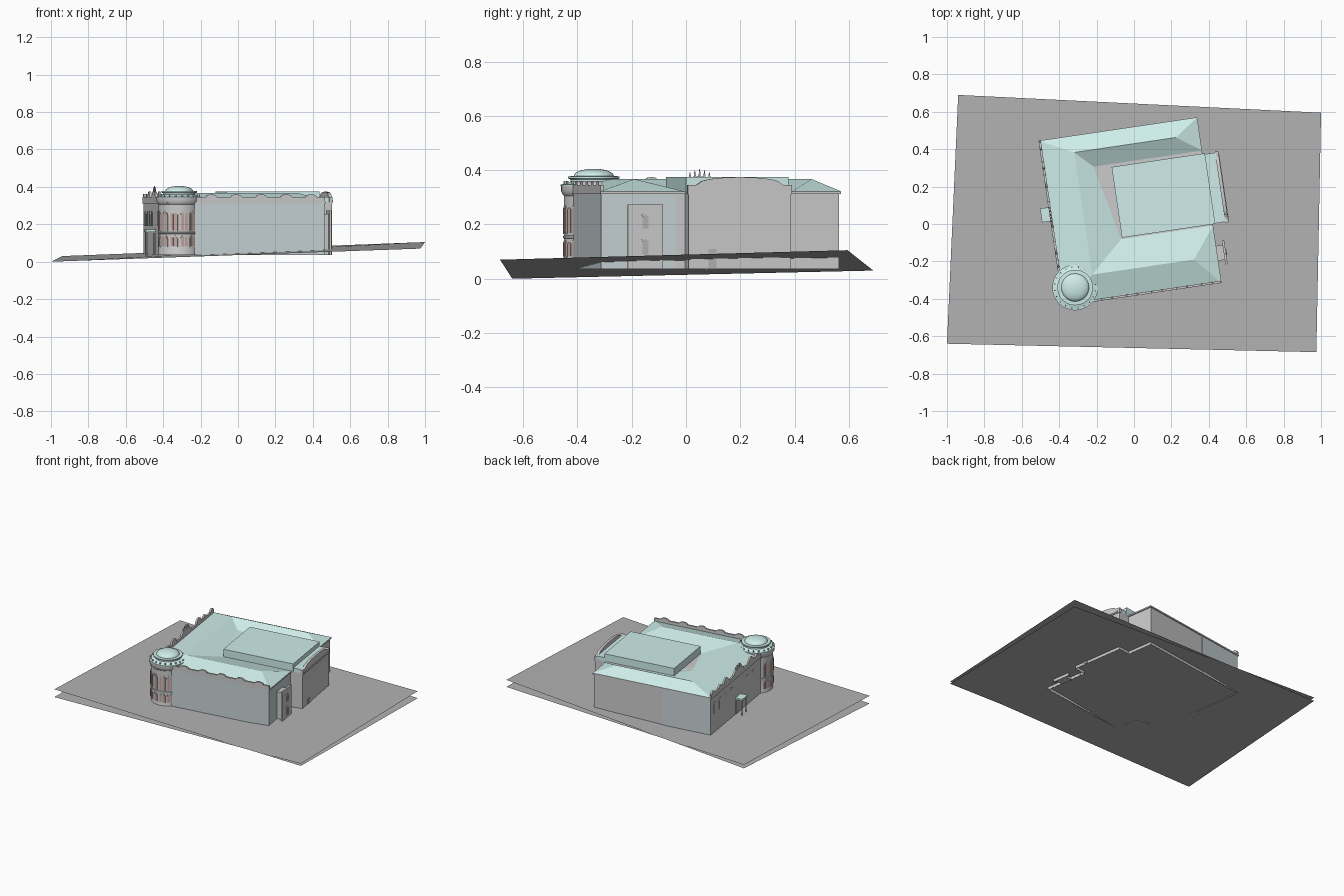
import bpy, bmesh, math
from math import sin, cos, pi, radians

if "Cube" in bpy.data.objects:
    bpy.data.objects.remove(bpy.data.objects["Cube"])

TURN = radians(8.4)          # the building is turned on its plot


def mat(name, r, g, b):
    m = bpy.data.materials.new(name)
    m.diffuse_color = (r, g, b, 1)
    m.use_nodes = True
    m.node_tree.nodes["Principled BSDF"].inputs["Base Color"].default_value = m.diffuse_color
    return m


TEAL = mat("roof_teal", .62, .85, .82)
DARK = mat("ground_grey", .45, .45, .45)
GLASS = mat("window_red", .55, .38, .36)
BLUE = mat("blue_grey", .58, .65, .67)


def add(name, verts, faces, m=None, turn=TURN, smooth=False):
    me = bpy.data.meshes.new(name)
    me.from_pydata(verts, [], faces)
    bm = bmesh.new()
    bm.from_mesh(me)
    bmesh.ops.recalc_face_normals(bm, faces=bm.faces)
    bm.to_mesh(me)
    bm.free()
    ob = bpy.data.objects.new(name, me)
    bpy.context.collection.objects.link(ob)
    ob.rotation_euler.z = turn
    if m:
        me.materials.append(m)
    if smooth:
        bpy.context.view_layer.objects.active = ob
        ob.select_set(True)
        bpy.ops.object.shade_smooth_by_angle(angle=radians(30))
        ob.select_set(False)
    return ob


def prism(name, low, high, m=None, caps=True):
    n = len(low)
    faces = [(i, (i + 1) % n, n + (i + 1) % n, n + i) for i in range(n)]
    if caps:
        faces += [tuple(range(n)), tuple(range(n, 2 * n))]
    return add(name, low + high, faces, m)


def extrude(name, pts, z0, z1, m=None, caps=True):
    return prism(name, [(*p, z0) for p in pts], [(*p, z1) for p in pts], m, caps)


def box(name, u0, u1, v0, v1, z0, z1, m=None):
    return extrude(name, [(u0, v0), (u1, v0), (u1, v1), (u0, v1)], z0, z1, m)


def slab(name, prof, at, t, axis, m=None):
    # upright outline (along, z) given a thickness across u or v
    f = (lambda s, z, d: (d, s, z)) if axis == 'u' else (lambda s, z, d: (s, d, z))
    return prism(name, [f(s, z, at) for s, z in prof], [f(s, z, at + t) for s, z in prof], m)


def lathe(name, prof, c, m=None, n=48):
    verts = [(c[0] + r * cos(2 * pi * i / n), c[1] + r * sin(2 * pi * i / n), z)
             for r, z in prof for i in range(n)]
    faces = [(k * n + i, k * n + (i + 1) % n, (k + 1) * n + (i + 1) % n, (k + 1) * n + i)
             for k in range(len(prof) - 1) for i in range(n)]
    return add(name, verts, faces, m, smooth=True)


def arch(c, w, z0, z1, n=8):
    # round-headed window outline
    r = w / 2
    return [(c - r, z0), (c + r, z0)] + [(c + r * cos(pi * i / n), z1 - r + r * sin(pi * i / n))
                                         for i in range(n + 1)]


# sloping ground and the flat sheet through it
plot = [(-1, -.64), (.975, -.685), (1, .595), (-.94, .69)]
add("sloping_ground", [(*p, z) for p, z in zip(plot, (0, .07, .105, .03))], [(0, 1, 2, 3)], DARK, 0)
add("flat_ground", [(*p, .055) for p in plot], [(0, 1, 2, 3)], DARK, 0)

# outer walls, open below
wall = [(-.434, -.215), (-.294, -.375), (.41, -.375), (.41, -.064), (.498, -.064), (.498, .318),
        (.41, .318), (.41, .509), (-.434, .509)]
extrude("walls", wall, .035, .32, caps=False)
box("front_wall_panel", -.29, .411, -.3765, -.3745, .036, .318, BLUE)
box("end_wall_panel", .4095, .4115, -.375, -.1, .036, .318, BLUE)
box("back_wall_panel", -.434, -.09, .5085, .5105, .036, .318, BLUE)

# eave and hipped roof around three sides, with a low deck between
extrude("eave", [(-.44, -.38), (.417, -.38), (.417, -.067), (.417, .515), (-.44, .515)], .312, .322)
E, R = .322, .367
outer = [(.417, .515, E), (-.44, .515, E), (-.44, -.38, E), (.417, -.38, E)]
ridge = [(.29, .425, R), (-.26, .425, R), (-.26, -.235, R), (.29, -.235, R)]
inner = [(.417, .335, E), (-.17, .335, E), (-.08, -.07, E), (.417, -.07, E)]
faces = [(i, i + 1, i + 5, i + 4) for i in range(3)]
faces += [(i + 4, i + 5, i + 9, i + 8) for i in range(3)]
faces += [(0, 4, 8), (3, 7, 11), (8, 9, 10, 11)]
add("hipped_roof", outer + ridge + inner, faces, TEAL)
box("roof_block", -.074, .43, -.063, .319, .32, .375, TEAL)

# stage wing top with curved gable
box("wing_roof", .40, .488, -.06, .314, .318, .345, TEAL)
N = 14
gable = [(-.067, .31), (.32, .31), (.32, .345), (.29, .345)]
gable += [(.1265 + .15 * cos(pi * i / N), .352 + .022 * sin(pi * i / N)) for i in range(N + 1)]
gable += [(-.037, .345), (-.067, .345)]
slab("wing_gable", gable, .484, .018, 'u')
slab("wing_gable_moulding", [(-.05, .318), (.303, .318), (.303, .326), (-.05, .326)], .5, .005, 'u')
box("wing_door", .497, .501, .01, .04, .04, .11, DARK)


def parapet(name, a, b, bumps, at, axis, base=.318, top=.342):
    # low wall with rounded bumps (centre, half width, height)
    pts = [(a, base), (a, top)]
    for c, w, h in bumps:
        pts += [(c - w * cos(pi * i / 8), top + h * sin(pi * i / 8)) for i in range(9)]
    pts += [(b, top), (b, base)]
    return slab(name, pts, at, .012, axis)


parapet("front_parapet", -.28, .415, [(-.2 + .135 * i, .03, .014) for i in range(5)], -.38, 'v', top=.346)
parapet("left_parapet", -.21, .512, [(-.15, .02, .02), (-.065, .035, .033), (.115, .07, .035),
                                    (.295, .035, .033), (.38, .02, .02), (.485, .022, .02)], -.44, 'u')
for i in range(5):
    v = .115 + (i - 2) * .018
    h = .404 - abs(i - 2) * .006
    prism("crest_spike", [(-.439, v - .005, .365), (-.43, v - .005, .365), (-.43, v + .005, .365),
                          (-.439, v + .005, .365)],
          [(-.436, v - .001, h), (-.433, v - .001, h), (-.433, v + .001, h), (-.436, v + .001, h)])

# left entrance with canopy
box("entrance_door", -.437, -.433, .085, .15, .036, .15, DARK)
box("canopy", -.485, -.434, .08, .155, .16, .172, TEAL)
for v in (.087, .148):
    box("canopy_post", -.481, -.476, v - .0025, v + .0025, .03, .162)
for v in (-.1, -.02, .21, .29, .37, .45):
    slab("left_window", arch(v, .035, .19, .27), -.436, .003, 'u')

# end porch with its tall slab
box("porch_body", .405, .453, -.26, -.18, .035, .255)
box("porch_slab", .452, .464, -.285, -.155, .035, .273)
for z0, z1 in ((.09, .145), (.185, .235)):
    slab("porch_window_frame", arch(-.22, .034, z0 - .006, z1 + .006), .463, .004, 'u')
    slab("porch_window", arch(-.22, .022, z0, z1), .464, .005, 'u', DARK)

# round corner tower
C = (-.361, -.29)
lathe("tower_wall", [(.112, .035), (.112, .05), (.11, .055), (.11, .148), (.114, .15), (.114, .157),
                     (.11, .159), (.11, .305), (.114, .31), (.12, .322), (.12, .342), (.1, .344)], C)
lathe("tower_roof", [(.122, .342), (.122, .347), (.1, .35), (.086, .358), (.086, .366), (.095, .37),
                     (.095, .377), (.074, .378)]
      + [(.074 * cos(pi / 2 * i / 8) + .0002, .378 + .027 * sin(pi / 2 * i / 8)) for i in range(9)], C, TEAL)
for i in range(20):
    a = 2 * pi * i / 20
    x, y = C[0] + .11 * cos(a), C[1] + .11 * sin(a)
    box("tower_finial", x - .003, x + .003, y - .003, y + .003, .346, .36)


def tower_panel(name, ang, prof, r, m=None):
    # flat upright panel standing on the tower face
    def f(s, z, d):
        return (C[0] + d * cos(ang) - s * sin(ang), C[1] + d * sin(ang) + s * cos(ang), z)
    prism(name, [f(s, z, r - .008) for s, z in prof], [f(s, z, r) for s, z in prof], m)


for k in (-105, -75, -45, -15, 15, 42):
    a = radians(-98.4 + k)
    for z0, z1 in ((.083, .138), (.168, .265)):
        tower_panel("tower_window_frame", a, arch(0, .044, z0 - .004, z1 + .005), .1115)
        for s in (-.01, .01):
            tower_panel("tower_window", a, arch(s, .015, z0, z1 - .003), .113, GLASS)
